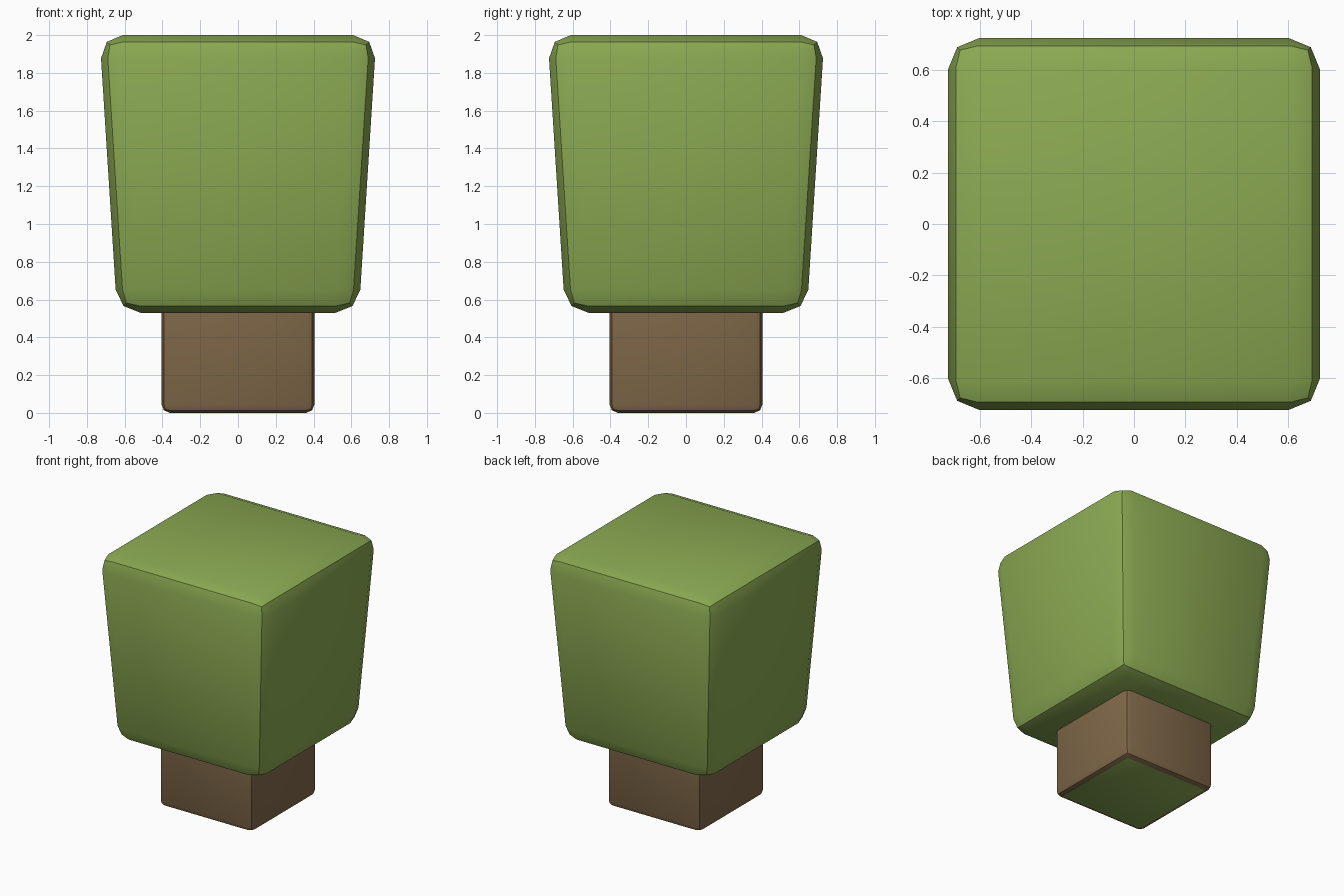
import bpy, bmesh, math

if "Cube" in bpy.data.objects:
    bpy.data.objects.remove(bpy.data.objects["Cube"])


def material(name, rgb):
    m = bpy.data.materials.new(name)
    m.diffuse_color = (*rgb, 1)
    m.use_nodes = True
    m.node_tree.nodes["Principled BSDF"].inputs["Base Color"].default_value = m.diffuse_color
    return m


leaf = material("leaf_green", (0.26, 0.40, 0.085))
bark = material("bark_brown", (0.22, 0.142, 0.068))


def rounded_block(name, z0, z1, half0, half1, bevel, mats, open_top=False):
    """Tapered block with two-segment bevels."""
    bm = bmesh.new()
    bmesh.ops.create_cube(bm, size=2)
    for v in bm.verts:
        top = v.co.z > 0
        h = half1 if top else half0
        v.co = (v.co.x * h, v.co.y * h, z1 if top else z0)
    if open_top:
        bmesh.ops.delete(bm, geom=[f for f in bm.faces if f.normal.z > 0.9], context='FACES_ONLY')
    edges = [e for e in bm.edges if not e.is_boundary]
    bmesh.ops.bevel(bm, geom=edges, offset=bevel, segments=2, profile=0.5,
                    affect='EDGES', clamp_overlap=True)
    bm.normal_update()
    # the underside takes the second material, if there is one
    for f in bm.faces:
        if len(mats) > 1 and f.normal.z < -0.98:
            f.material_index = 1
    me = bpy.data.meshes.new(name)
    bm.to_mesh(me)
    bm.free()
    for m in mats:
        me.materials.append(m)
    ob = bpy.data.objects.new(name, me)
    bpy.context.collection.objects.link(ob)
    bpy.ops.object.select_all(action='DESELECT')
    ob.select_set(True)
    bpy.context.view_layer.objects.active = ob
    bpy.ops.object.shade_smooth_by_angle(angle=math.radians(30))
    return ob


# Leafy crown, wider at the top
rounded_block("crown", 0.53, 2.0, 0.64, 0.733, 0.123, [leaf])
# Trunk with a green underside
rounded_block("trunk", 0.0, 0.54, 0.405, 0.405, 0.045, [bark, leaf], open_top=True)
